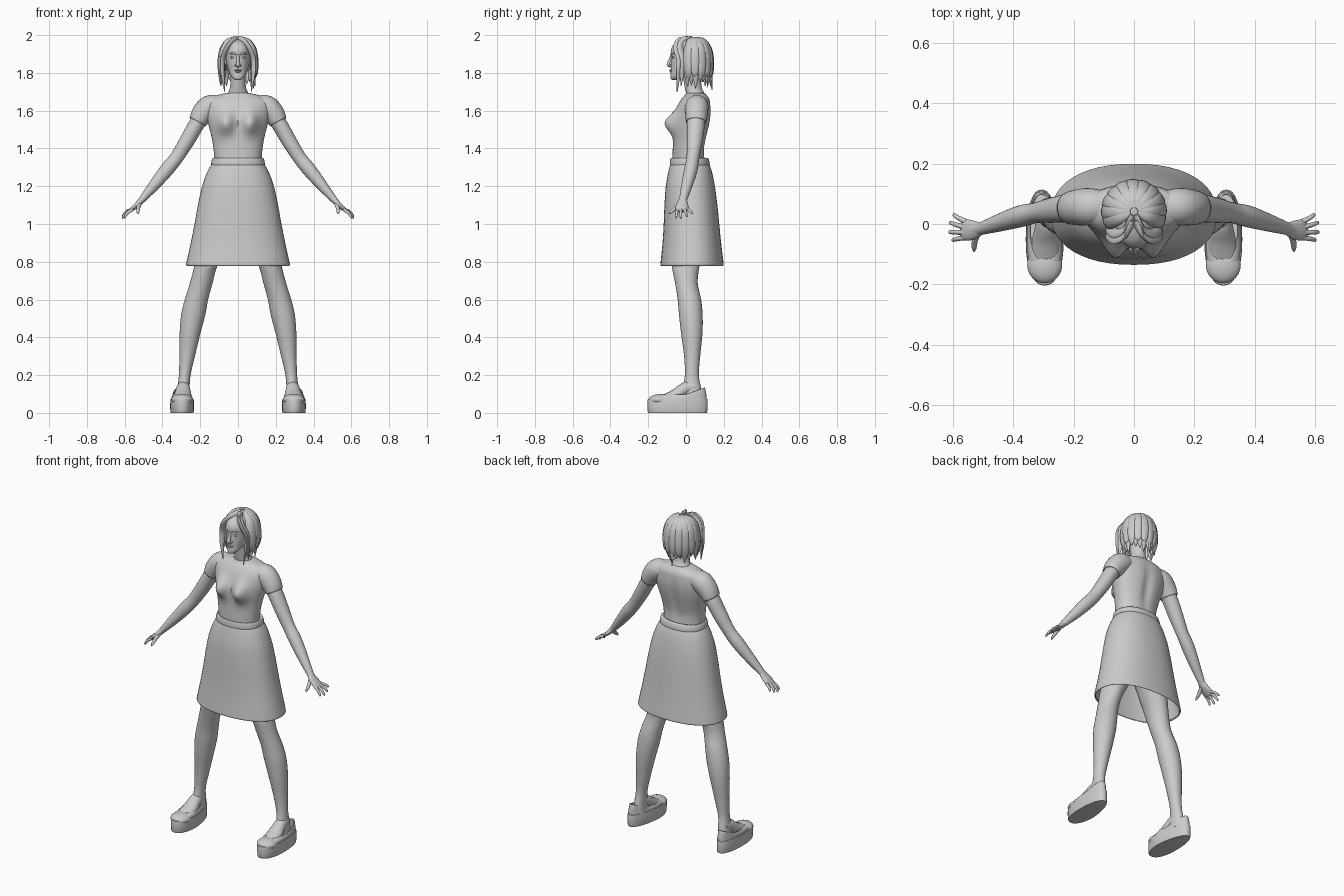
import bpy, bmesh, math, random
from mathutils import Vector

random.seed(4)


def smooth_rows(rows, steps):
    """Catmull-Rom interpolation of rows of numbers."""
    out = []
    for i in range(len(rows) - 1):
        p0, p1, p2 = rows[max(i - 1, 0)], rows[i], rows[i + 1]
        p3 = rows[min(i + 2, len(rows) - 1)]
        for s in range(steps):
            t = s / steps
            out.append([0.5 * (2 * b + (c - a) * t + (2 * a - 5 * b + 4 * c - d) * t * t
                               + (3 * b - a - 3 * c + d) * t ** 3)
                        for a, b, c, d in zip(p0, p1, p2, p3)])
    return out + [list(rows[-1])]


def build(name, rings, caps=True, mirror=False, deform=None, sharp=50):
    bm = bmesh.new()
    vs = [[bm.verts.new(deform(p) if deform else p) for p in r] for r in rings]
    n = len(vs[0])
    for a, b in zip(vs, vs[1:]):
        for i in range(n):
            j = (i + 1) % n
            bm.faces.new((a[i], a[j], b[j], b[i]))
    if caps:
        bm.faces.new(vs[0][::-1])
        bm.faces.new(vs[-1])
    bmesh.ops.recalc_face_normals(bm, faces=bm.faces)
    return finish(name, bm, mirror, sharp)


def finish(name, bm, mirror=False, sharp=50):
    me = bpy.data.meshes.new(name)
    bm.to_mesh(me)
    bm.free()
    me.polygons.foreach_set("use_smooth", [True] * len(me.polygons))
    me.set_sharp_from_angle(angle=math.radians(sharp))
    ob = bpy.data.objects.new(name, me)
    bpy.context.collection.objects.link(ob)
    if mirror:
        ob.modifiers.new("Mirror", 'MIRROR').use_mirror_merge = False
    return ob


def loft(name, secs, n=32, power=2.0, steps=4, **kw):
    """Stack of level rings: (centre x, z, half width, front y, back y)."""
    rings = []
    for cx, z, hw, yf, yb in smooth_rows(secs, steps):
        ring = []
        for i in range(n):
            t = 2 * math.pi * i / n
            c, s = math.cos(t), math.sin(t)
            e = 2 / power
            ring.append(Vector((cx + hw * math.copysign(abs(c) ** e, c),
                                (yf + yb) / 2 + (yb - yf) / 2 * math.copysign(abs(s) ** e, s), z)))
        rings.append(ring)
    return build(name, rings, **kw)


def tube(name, pts, ref=(0, 1, 0), n=16, steps=4, **kw):
    """Rings along a path: (x, y, z, radius along ref, radius across)."""
    rows = smooth_rows(pts, steps)
    cs = [Vector(r[:3]) for r in rows]
    rings = []
    for k, r in enumerate(rows):
        t = (cs[min(k + 1, len(cs) - 1)] - cs[max(k - 1, 0)]).normalized()
        u = Vector(ref)
        u = (u - t * u.dot(t)).normalized()
        v = t.cross(u)
        rings.append([cs[k] + u * r[3] * math.cos(a) + v * r[4] * math.sin(a)
                      for a in (2 * math.pi * i / n for i in range(n))])
    return build(name, rings, **kw)


def ball(name, loc, size, mirror=False, cut=None):
    bm = bmesh.new()
    bmesh.ops.create_uvsphere(bm, u_segments=24, v_segments=16, radius=1)
    for v in bm.verts:
        v.co = Vector(loc) + Vector(a * b for a, b in zip(v.co, size))
    if cut:
        bmesh.ops.delete(bm, geom=[v for v in bm.verts if cut(v.co)], context='VERTS')
    return finish(name, bm, mirror)


# Shirt body with bust and spine hollow
def chest(p):
    x, y, z = p
    if y < 0.01:
        y -= 0.057 * math.exp(-((abs(x) - .066) / .042) ** 2 - ((z - 1.535) / .058) ** 2)
    else:
        y -= 0.014 * math.exp(-(x / .025) ** 2 - ((z - 1.5) / .12) ** 2)
    return Vector((x, y, z))


loft("shirt", [(0, 1.30, .125, -.07, .105), (0, 1.34, .125, -.072, .10), (0, 1.40, .13, -.07, .098),
               (0, 1.46, .14, -.068, .11), (0, 1.52, .155, -.064, .124), (0, 1.58, .168, -.056, .132),
               (0, 1.63, .170, -.042, .13), (0, 1.66, .155, -.025, .125), (0, 1.68, .115, -.008, .113),
               (0, 1.694, .062, .0, .10)], n=64, power=2.2, steps=5, deform=chest)
sleeve = tube("sleeve", [(.10, .055, 1.63, .055, .05), (.15, .057, 1.62, .062, .062),
                         (.19, .055, 1.58, .059, .058), (.213, .053, 1.54, .054, .048)],
              n=28, mirror=True, caps=False)
sleeve.modifiers.new("Thickness", 'SOLIDIFY').thickness = .005

# Arms, palms, fingers
tube("arm", [(.16, .055, 1.61, .045, .045), (.215, .053, 1.535, .047, .042), (.27, .046, 1.44, .042, .04),
             (.325, .037, 1.352, .034, .036), (.375, .026, 1.29, .036, .037), (.44, .006, 1.21, .03, .03),
             (.51, -.016, 1.127, .021, .018), (.53, -.02, 1.105, .022, .015)], n=24, mirror=True)
tube("palm", [(.505, -.016, 1.133, .019, .016), (.53, -.02, 1.105, .031, .015),
              (.555, -.02, 1.083, .035, .012), (.572, -.018, 1.068, .03, .008)], mirror=True)
fingers = [((.558, .008), (.600, .033, 1.055)), ((.563, -.01), (.613, .006, 1.04)),
           ((.563, -.028), (.614, -.027, 1.03)), ((.556, -.044), (.604, -.054, 1.032))]
for (x, y), tip in fingers:
    a, b = Vector((x, y, 1.078)), Vector(tip)
    m = a.lerp(b, .55) + Vector((.004, 0, .004))
    tube("finger", [(*a, .009, .009), (*m, .0075, .008), (*a.lerp(b, .92), .006, .006), (*b, .002, .002)],
         n=10, mirror=True)
tube("thumb", [(.52, -.03, 1.108, .012, .012), (.528, -.058, 1.083, .01, .011),
               (.53, -.08, 1.064, .008, .008), (.53, -.091, 1.053, .002, .002)],
     ref=(1, 0, 0), n=10, mirror=True)

# Skirt: open cone with a slim waistband
skirt = loft("skirt", [(0, 1.275, .163, -.094, .138), (0, 1.20, .19, -.107, .153),
                       (0, 1.10, .212, -.114, .166), (0, 1.0, .23, -.118, .176),
                       (0, .9, .25, -.124, .186), (0, .80, .272, -.134, .198),
                       (0, .783, .274, -.135, .199), (0, .778, .268, -.131, .195)][::-1]
             + [(0, 1.315, .141, -.084, .124)], n=48, power=2.25, caps=False)
band = loft("waistband", [(0, 1.305, .139, -.083, .123), (0, 1.318, .142, -.086, .126),
                          (0, 1.338, .139, -.084, .122), (0, 1.349, .133, -.08, .115),
                          (0, 1.346, .124, -.07, .1)], n=48, power=2.25, caps=False)
for ob in (skirt, band):
    s = ob.modifiers.new("Thickness", 'SOLIDIFY')
    s.thickness, s.offset = .006, -1

# Legs and feet
loft("leg", [(.29, .07, .036, -.03, .085), (.288, .13, .032, -.02, .08), (.282, .2, .031, -.006, .068),
             (.269, .3, .041, -.01, .075), (.254, .42, .055, -.026, .087), (.237, .52, .064, -.037, .088),
             (.22, .6, .062, -.044, .08), (.194, .69, .06, -.058, .062), (.17, .78, .061, -.075, .072),
             (.13, .9, .08, -.08, .095), (.097, 1.0, .094, -.085, .12), (.082, 1.1, .095, -.088, .135),
             (.065, 1.28, .07, -.065, .1)], n=28, mirror=True)
tube("foot", [(.289, .05, .14, .03, .035), (.29, .0, .13, .036, .035), (.292, -.05, .098, .045, .032),
              (.295, -.11, .078, .048, .022), (.296, -.15, .07, .04, .012)], ref=(1, 0, 0), mirror=True)


# Slip-on shoes: thick sole, heel cup, toe cap
def heel_taper(p):
    k = min(max((p.y + .08) / .18, 0), 1)
    return Vector((.296 + .01 * k + (p.x - .296) * (1 - .2 * k), p.y, p.z))


def cup_rim(p):
    q = heel_taper(p)
    if p.z > .075:
        q.z += (p.z - .075) * (1.6 * max(p.y, 0) / .1)
    return q


loft("sole", [(.296, 0, .059, -.197, .108), (.296, .008, .063, -.203, .113), (.296, .066, .063, -.204, .114),
              (.296, .074, .06, -.2, .111)], n=40, power=2.3, steps=2, mirror=True, deform=heel_taper)
cup = loft("heel_cup", [(.296, .068, .059, -.198, .109), (.296, .085, .056, -.185, .107),
                        (.296, .098, .049, -.125, .1)], n=40, power=2.3, mirror=True,
           caps=False, deform=cup_rim)
cup.modifiers.new("Thickness", 'SOLIDIFY').thickness = .004
ball("toe_cap", (.296, -.135, .07), (.058, .062, .03), mirror=True)

# Neck and head
loft("neck", [(0, 1.66, .075, .0, .105), (0, 1.69, .056, .0, .098), (0, 1.72, .043, -.006, .084),
              (0, 1.77, .04, -.014, .08), (0, 1.83, .042, -.02, .085)], n=24)
loft("head", [(0, 1.763, .012, -.072, -.05), (0, 1.768, .023, -.08, -.03), (0, 1.785, .038, -.082, .0),
              (0, 1.81, .05, -.08, .06), (0, 1.845, .06, -.08, .1), (0, 1.885, .064, -.079, .115),
              (0, 1.92, .065, -.08, .118), (0, 1.95, .056, -.066, .108), (0, 1.97, .04, -.035, .085),
              (0, 1.98, .015, .0, .05)], n=36, power=2.15)

# Face
tube("nose", [(0, -.074, 1.895, .007, .008), (0, -.084, 1.87, .008, .008), (0, -.093, 1.848, .011, .009),
              (0, -.092, 1.838, .012, .007), (0, -.082, 1.832, .007, .003)], ref=(1, 0, 0), n=14)
ball("nostril", (.011, -.082, 1.84), (.007, .009, .006), mirror=True)
ball("eye", (.027, -.067, 1.882), (.014, .008, .006), mirror=True)
tube("brow", [(.010, -.078, 1.897, .003, .003), (.027, -.076, 1.903, .005, .004),
              (.046, -.058, 1.898, .002, .002)], ref=(0, 0, 1), n=8, mirror=True)
ball("upper_lip", (0, -.079, 1.815), (.019, .009, .0045))
ball("lower_lip", (0, -.079, 1.807), (.016, .009, .005))
ball("ear", (.065, .02, 1.86), (.008, .016, .027), mirror=True)

# Hair: scalp shell covered by tapering locks
ball("hair_shell", (0, .042, 1.885), (.083, .09, .103),
     cut=lambda c: (c.y < -.0 and c.z < 1.945) or c.z < 1.80)


def lock(angle, tip_z, tip_r, width, lift):
    d = Vector((math.sin(angle), -math.cos(angle), 0))
    c = Vector((0, .042, 0))
    fit = Vector((.094 + lift, .092 + lift, 0))
    path = []
    for r, z, w, th in ((.12, 1.981, .5, .007), (.55, 1.968, .85, .011), (.88, 1.925, 1, .011),
                        (1.0, 1.86, 1.05, .011), (.97, 1.80, .85, .011), (tip_r, tip_z, .08, .002)):
        p = c + Vector((d.x * fit.x, d.y * fit.y, 0)) * r
        path.append((p.x, p.y, z + lift * .8, width * w, th))
    path[-1] = (*path[-1][:2], tip_z, *path[-1][3:])
    tube("hair_lock", path, ref=(d.y, -d.x, 0), n=10)


for layer, count in ((0, 15), (1, 11)):
    for i in range(count):
        a = math.radians(64 + (296 - 64) * (i + .5 * layer * .6) / (count - .6))
        lock(a, random.uniform(1.715, 1.765) + .02 * layer, random.uniform(.82, 1.03),
             .023 + .002 * layer, -.004 + .008 * layer)
lock(math.pi, 1.71, 1.04, .014, 0)

# Swept fringe and long front strands
for k, (y, tip) in enumerate(((-.035, 1.70), (-.015, 1.73))):
    tube("fringe", [(.004, .01 + .02 * k, 1.986, .012, .007), (.028, -.035 + .02 * k, 1.97, .018, .01),
                    (.06, -.05 + .02 * k, 1.93, .02, .01), (.081, y, 1.87, .019, .01),
                    (.082, y - .005, 1.80, .014, .009), (.07 + .02 * k, y - .012, tip, .002, .002)],
         ref=(.6, -.8, 0), n=10, mirror=True)
